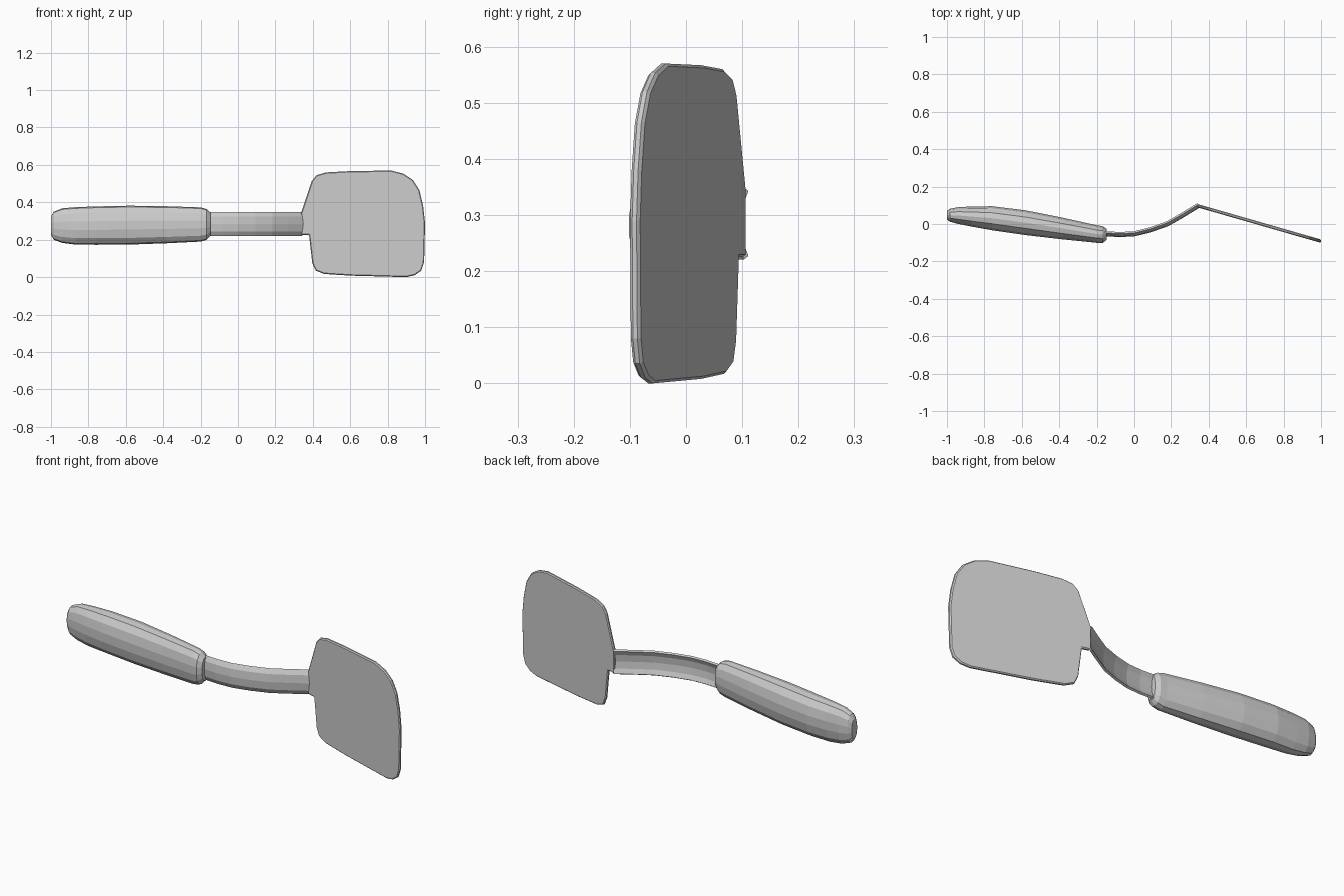
import bpy, bmesh, math
from mathutils import Vector

if "Cube" in bpy.data.objects:
    bpy.data.objects.remove(bpy.data.objects["Cube"])


def finish(name, bm, bevel=0.0, segments=1):
    bmesh.ops.recalc_face_normals(bm, faces=bm.faces)
    mesh = bpy.data.meshes.new(name)
    bm.to_mesh(mesh)
    bm.free()
    obj = bpy.data.objects.new(name, mesh)
    bpy.context.collection.objects.link(obj)
    if bevel:
        mod = obj.modifiers.new("edge_bevel", 'BEVEL')
        mod.width = bevel
        mod.segments = segments
        mod.limit_method = 'ANGLE'
        mod.angle_limit = math.radians(50)
    return obj


def loft(name, rings):
    """Skin a list of closed point rings and cap both ends."""
    bm = bmesh.new()
    loops = [[bm.verts.new(p) for p in ring] for ring in rings]
    n = len(loops[0])
    for a, b in zip(loops, loops[1:]):
        for i in range(n):
            j = (i + 1) % n
            bm.faces.new((a[i], a[j], b[j], b[i]))
    bm.faces.new(loops[0])
    bm.faces.new(loops[-1])
    return finish(name, bm)


def superellipse(x, y0, y1, z0, z1, sides=14, power=2.4):
    ring = []
    for i in range(sides):
        t = 2 * math.pi * (i + 0.5) / sides
        c, s = math.cos(t), math.sin(t)
        k = (abs(c) ** power + abs(s) ** power) ** (-1 / power)
        ring.append((x, (y0 + y1) / 2 + (y1 - y0) / 2 * c * k,
                     (z0 + z1) / 2 + (z1 - z0) / 2 * s * k))
    return ring


# Handle: plump tapered grip; x, y range, z range per section
handle_sections = [
    (-1.00, 0.025, 0.070, 0.225, 0.325),
    (-0.985, 0.012, 0.082, 0.200, 0.350),
    (-0.94, 0.000, 0.091, 0.183, 0.368),
    (-0.87, -0.014, 0.094, 0.174, 0.374),
    (-0.76, -0.034, 0.096, 0.173, 0.378),
    (-0.58, -0.060, 0.074, 0.174, 0.382),
    (-0.38, -0.083, 0.034, 0.181, 0.379),
    (-0.20, -0.101, -0.006, 0.190, 0.373),
    (-0.168, -0.102, -0.011, 0.199, 0.364),
    (-0.147, -0.086, -0.026, 0.222, 0.343),
]
loft("handle", [superellipse(*s) for s in handle_sections])

# Neck: curved strip with a shallow channel along its back
path = [(-0.17, -0.050), (-0.08, -0.056), (0.00, -0.052), (0.09, -0.030),
        (0.18, 0.002), (0.26, 0.048), (0.345, 0.100)]
section = [(-0.064, 0.004), (-0.04, -0.010), (0.0, -0.014), (0.04, -0.010),
           (0.064, 0.004), (0.058, 0.013), (0.035, 0.003), (0.0, -0.001),
           (-0.035, 0.003), (-0.058, 0.013)]
rings = []
for i, p in enumerate(path):
    a, b = path[max(i - 1, 0)], path[min(i + 1, len(path) - 1)]
    d = Vector((b[0] - a[0], b[1] - a[1])).normalized()
    rings.append([(p[0] - d.y * n, p[1] + d.x * n, 0.285 + z) for z, n in section])
loft("neck", rings)

# Blade: thin rounded plate slanting forward towards its tip
outline = [(0.338, 0.345), (0.365, 0.425), (0.395, 0.515), (0.42, 0.545), (0.47, 0.56),
           (0.60, 0.567), (0.82, 0.57), (0.885, 0.553), (0.935, 0.52),
           (0.97, 0.465), (0.99, 0.38), (1.0, 0.29), (0.995, 0.08),
           (0.98, 0.035), (0.945, 0.01), (0.90, 0.0), (0.60, 0.008),
           (0.46, 0.017), (0.415, 0.035), (0.397, 0.075), (0.38, 0.225),
           (0.338, 0.225)]
bm = bmesh.new()
front, back = [], []
for x, z in outline:
    y = 0.098 - 0.288 * (x - 0.34)
    front.append(bm.verts.new((x, y - 0.009, z)))
    back.append(bm.verts.new((x, y + 0.009, z)))
bm.faces.new(front)
bm.faces.new(back)
for i in range(len(outline)):
    j = (i + 1) % len(outline)
    bm.faces.new((front[i], front[j], back[j], back[i]))
finish("blade", bm, bevel=0.005)
